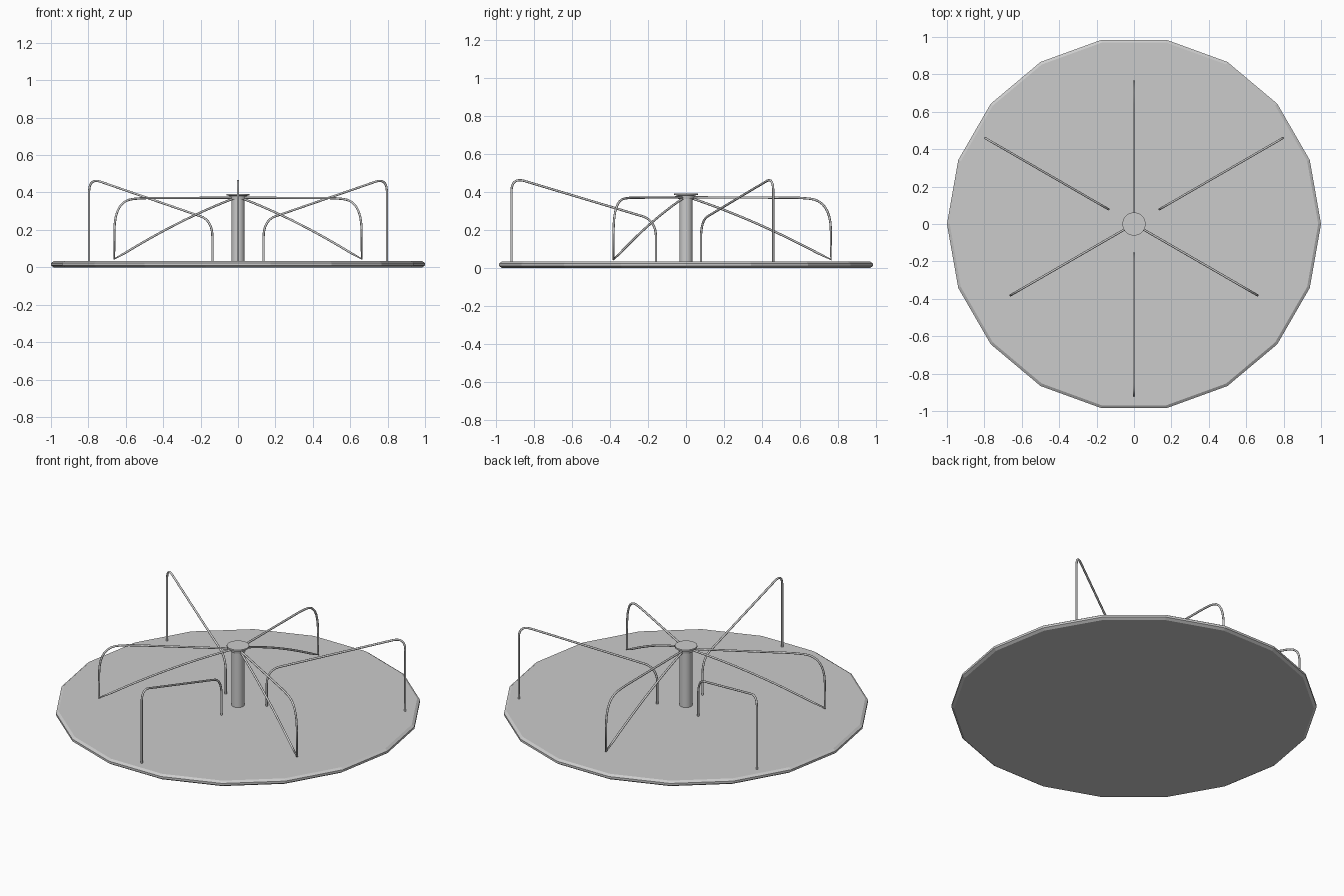
import bpy, bmesh
from math import cos, sin, pi, radians
from mathutils import Vector

if "Cube" in bpy.data.objects:
    bpy.data.objects.remove(bpy.data.objects["Cube"])


def lathe(name, profile, sides, smooth=False):
    """Closed solid from (radius, z) rings."""
    bm = bmesh.new()
    rings = [[bm.verts.new((r * cos(2 * pi * i / sides), r * sin(2 * pi * i / sides), z))
              for i in range(sides)] for r, z in profile]
    for a, b in zip(rings, rings[1:]):
        for i in range(sides):
            j = (i + 1) % sides
            bm.faces.new((a[i], a[j], b[j], b[i]))
    bm.faces.new(rings[0][::-1])
    bm.faces.new(rings[-1])
    me = bpy.data.meshes.new(name)
    bm.to_mesh(me)
    bm.free()
    ob = bpy.data.objects.new(name, me)
    bpy.context.collection.objects.link(ob)
    if smooth:
        bpy.context.view_layer.objects.active = ob
        ob.select_set(True)
        bpy.ops.object.shade_smooth_by_angle()
        ob.select_set(False)


def bend(a, c, b, n=8):
    """Points along a quadratic curve from a to b, pulled towards c."""
    a, b, c = Vector(a), Vector(b), Vector(c)
    return [a * (1 - t) ** 2 + c * 2 * t * (1 - t) + b * t * t
            for t in (i / n for i in range(n + 1))]


def tube(name, path, angle, radius=0.006):
    """Round bar along (distance, z) points, standing in the radial plane at angle."""
    cu = bpy.data.curves.new(name, 'CURVE')
    cu.dimensions = '3D'
    cu.bevel_depth = radius
    cu.bevel_resolution = 2
    cu.use_fill_caps = True
    sp = cu.splines.new('POLY')
    sp.points.add(len(path) - 1)
    for p, (d, z) in zip(sp.points, path):
        p.co = (d * cos(angle), d * sin(angle), z, 1)
    ob = bpy.data.objects.new(name, cu)
    bpy.context.collection.objects.link(ob)


# Rotating platform with a bevelled rim
lathe("platform", [(0.985, 0), (1, 0.01), (1, 0.023), (0.985, 0.033)], 18)

# Centre post and stepped cap
lathe("centre_post", [(0.035, 0.03), (0.035, 0.375)], 24, True)
lathe("post_cap", [(0.042, 0.362), (0.046, 0.382), (0.062, 0.384), (0.062, 0.393)], 24, True)

# Hub rails: out along the top, down at the rim, sweeping back up to the hub
hub_path = ([(0.02, 0.372)] + bend((0.56, 0.37), (0.60, 0.37), (0.64, 0.366), 2)
            + bend((0.65, 0.365), (0.76, 0.355), (0.763, 0.20))
            + [(0.763, 0.045)] + bend((0.76, 0.043), (0.38, 0.25), (0.03, 0.367), 12)[1:])

# Free-standing handles: low near the post, high near the rim
handle_path = ([(0.158, 0.02)] + bend((0.158, 0.165), (0.16, 0.245), (0.222, 0.27))
               + bend((0.85, 0.458), (0.915, 0.477), (0.919, 0.41)) + [(0.919, 0.02)])

for k in range(3):
    tube(f"hub_rail_{k + 1}", hub_path, radians(90 + 120 * k))
    tube(f"handle_{k + 1}", handle_path, radians(30 + 120 * k))
